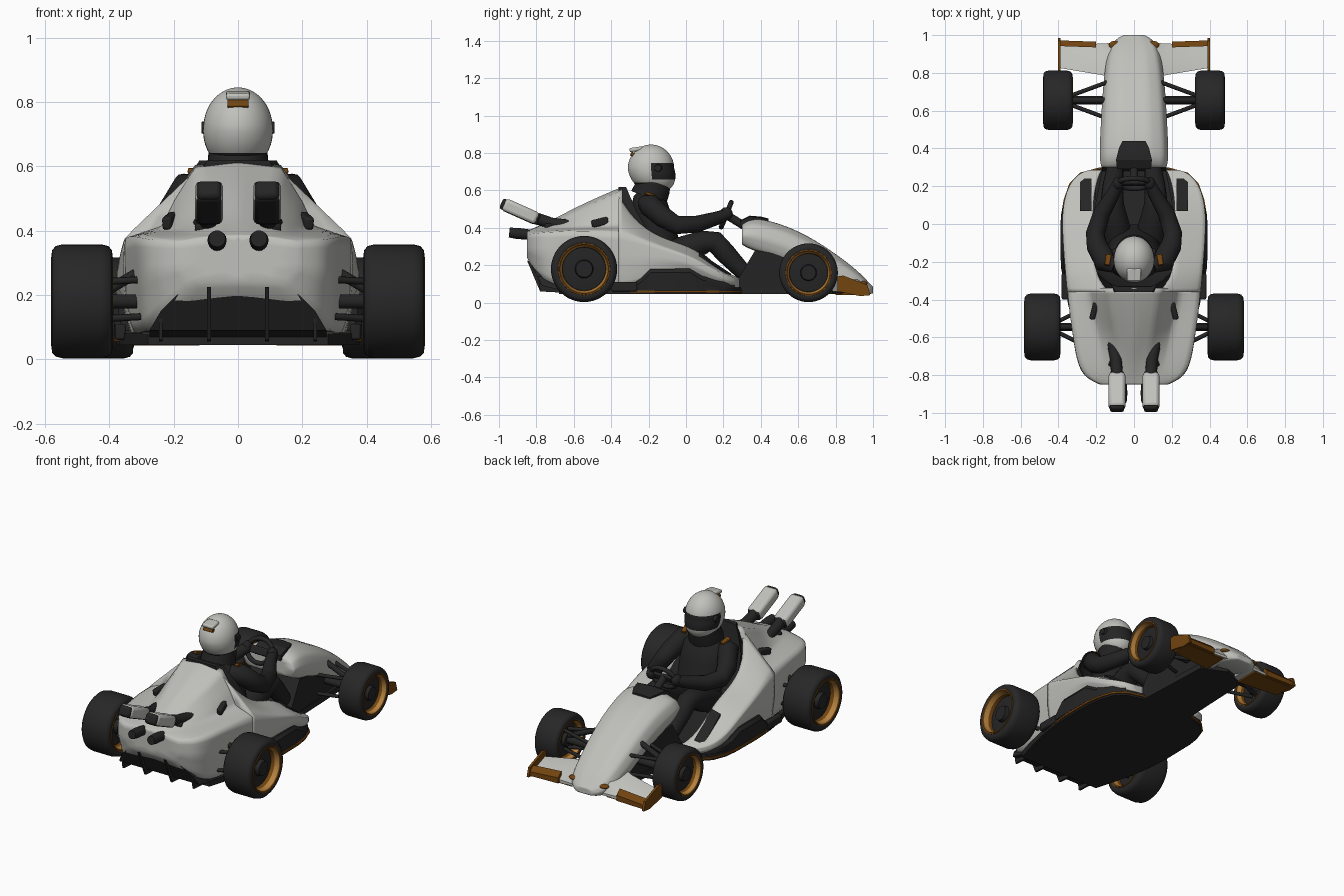
import bpy, bmesh, math
from mathutils import Vector, Matrix

if "Cube" in bpy.data.objects:
    bpy.data.objects.remove(bpy.data.objects["Cube"])

def mat(name, r, g, b):
    m = bpy.data.materials.new(name)
    m.diffuse_color = (r, g, b, 1)
    m.use_nodes = True
    m.node_tree.nodes["Principled BSDF"].inputs["Base Color"].default_value = m.diffuse_color
    return m

WHITE = mat("body_white", .53, .53, .5)
BLACK = mat("trim_black", .018, .018, .018)
RUBBER = mat("tyre_rubber", .02, .02, .02)
SUIT = mat("suit_black", .016, .016, .017)
ORANGE = mat("burnt_orange", .17, .058, .005)
GOLD = mat("rim_gold", .45, .22, .05)

def finish(name, bm, mats, mirror=False, sub=0, angle=35, bevel=0):
    bmesh.ops.recalc_face_normals(bm, faces=bm.faces)
    me = bpy.data.meshes.new(name)
    bm.to_mesh(me)
    bm.free()
    for m in (mats if isinstance(mats, list) else [mats]):
        me.materials.append(m)
    ob = bpy.data.objects.new(name, me)
    bpy.context.collection.objects.link(ob)
    bpy.ops.object.select_all(action='DESELECT')
    ob.select_set(True)
    bpy.context.view_layer.objects.active = ob
    bpy.ops.object.shade_smooth_by_angle(angle=math.radians(angle))
    if bevel:
        b = ob.modifiers.new("bevel", 'BEVEL')
        b.width, b.segments = bevel, 2
    if sub:
        s = ob.modifiers.new("smooth", 'SUBSURF')
        s.levels = s.render_levels = sub
    if mirror:
        ob.modifiers.new("mirror", 'MIRROR')
    return ob

def loft(name, rings, mats, cap=True, crease=0.0, **kw):
    """Skin a list of equal-length closed rings."""
    bm = bmesh.new()
    cr = bm.edges.layers.float.new("crease_edge")
    vs = [[bm.verts.new(p) for p in r] for r in rings]
    n = len(vs[0])
    for a, b in zip(vs, vs[1:]):
        for i in range(n):
            j = (i + 1) % n
            bm.faces.new((a[i], a[j], b[j], b[i]))
            bm.edges.get((a[i], b[i]))[cr] = crease
    if cap:
        for r in (vs[0], vs[-1]):
            for e in bm.faces.new(r).edges:
                e[cr] = 1.0
    return finish(name, bm, mats, **kw)

def tube(name, pts, radii, mats, n=16, flat=1.0, **kw):
    """Round limb or pipe along a path."""
    p = [Vector(q) for q in pts]
    rings = []
    for i, c in enumerate(p):
        t = p[min(i + 1, len(p) - 1)] - p[max(i - 1, 0)]
        u = Vector((1, 0, 0)) - t * (t.x / t.dot(t)) if abs(t.normalized().x) < .95 else Vector((0, 1, 0))
        u.normalize()
        v = t.normalized().cross(u)
        rings.append([c + radii[i] * (u * flat * math.cos(k * math.tau / n) + v * math.sin(k * math.tau / n))
                      for k in range(n)])
    return loft(name, rings, mats, angle=60, **kw)

def box(name, c, size, mats, rx=0, rz=0, bevel=.008, rule=None, **kw):
    bm = bmesh.new()
    m = (Matrix.Translation(c) @ Matrix.Rotation(math.radians(rz), 4, 'Z')
         @ Matrix.Rotation(math.radians(rx), 4, 'X') @ Matrix.Diagonal((*size, 1)))
    bmesh.ops.create_cube(bm, size=1, matrix=m)
    bm.normal_update()
    for f in bm.faces:
        f.material_index = rule(f.normal) if rule else 0
    return finish(name, bm, mats, bevel=bevel, **kw)

def ball(name, c, scale, mats, rule=None, seg=32, **kw):
    bm = bmesh.new()
    bmesh.ops.create_uvsphere(bm, u_segments=seg, v_segments=seg, radius=1)
    for v in bm.verts:
        v.co = Vector(c) + Vector([a * s for a, s in zip(v.co, scale)])
    for f in bm.faces:
        f.material_index = rule(f.calc_center_median()) if rule else 0
    return finish(name, bm, mats, angle=60, **kw)

def sym(y, half):
    """Symmetric xz ring at y from a half profile that starts and ends on x = 0."""
    return [(x, y, z) for x, z in half] + [(-x, y, z) for x, z in half[-2:0:-1]]

def slab(name, half, z0, z1, mats):
    o = half + [(-x, y) for x, y in half[::-1] if x > 0]
    return loft(name, [[(x, y, z) for x, y in o] for z in (z0, z1)], mats)

# Engine cover: y, then half section
cover = [(-.85, [(0, .24), (.14, .24), (.18, .28), (.18, .365), (.1, .38), (.06, .382), (.04, .384), (0, .384)]),
         (-.81, [(0, .17), (.22, .16), (.27, .27), (.265, .372), (.14, .388), (.1, .392), (.06, .398), (0, .4)]),
         (-.72, [(0, .1), (.29, .09), (.305, .26), (.305, .38), (.17, .395), (.13, .41), (.07, .43), (0, .44)]),
         (-.60, [(0, .09), (.3, .08), (.315, .25), (.325, .385), (.19, .4), (.15, .43), (.09, .48), (0, .505)]),
         (-.46, [(0, .09), (.32, .08), (.335, .22), (.345, .385), (.22, .405), (.19, .46), (.125, .55), (0, .57)]),
         (-.34, [(0, .08), (.33, .08), (.352, .2), (.355, .375), (.24, .415), (.2, .5), (.135, .605), (0, .62)])]
loft("engine_cover", [sym(y, h) for y, h in cover], WHITE, sub=2, crease=.55, angle=180)

# Side pods: y, inner x/z, shoulder x/z, bottom z
pods = [(-.36, .13, .59, .355, .375, .08), (-.28, .2, .45, .362, .355, .085), (-.14, .215, .35, .374, .3, .16),
        (.02, .215, .31, .382, .25, .175), (.12, .215, .235, .372, .19, .12), (.21, .2, .165, .345, .15, .09),
        (.27, .18, .14, .29, .13, .08), (.285, .17, .13, .24, .12, .08)]
loft("side_pod", [[(xi, y, zb), (xi, y, zi), ((xi + xo) / 2, y, zi * .5 + zo * .5), (xo, y, zo),
                   (xo, y, (zo + zb) / 2), (xo - .02, y, zb)] for y, xi, zi, xo, zo, zb in pods],
     WHITE, sub=2, crease=.7, angle=180, mirror=True)

# Nose cone: y, half width, bottom z, top z
nose = [(.3, .175, .31, .42), (.35, .188, .28, .46), (.5, .18, .235, .425), (.65, .172, .17, .36), (.8, .16, .07, .262),
        (.92, .14, .045, .17), (.98, .1, .045, .105), (1.0, .055, .05, .085)]
loft("nose_cone", [sym(y, [(0, b), (.85 * w, b), (w, b + .45 * (t - b)), (.85 * w, b + .82 * (t - b)), (.45 * w, t), (0, t)])
                   for y, w, b, t in nose], WHITE, sub=2, crease=.4, angle=180)
ball("headlight", (.1, .948, .103), (.034, .022, .013), [ORANGE, GOLD], lambda c: int(c.x < .09), seg=16, mirror=True)
loft("dash_cowl", [sym(y, [(0, z - .04), (w, z - .04), (w, z - .005), (0, z)]) for y, w, z in
                   ((.29, .09, .44), (.34, .095, .465), (.40, .08, .46), (.44, .06, .45))], BLACK, angle=20)

# Floor, orange floor edge, tub and sills
floor = [(0, -.68), (.28, -.68), (.31, -.58), (.35, -.42), (.37, -.3), (.378, -.15), (.375, .05), (.365, .13),
         (.335, .21), (.28, .265), (.17, .295), (.15, .78), (0, .85)]
slab("floor", floor, .045, .08, BLACK)
slab("floor_edge", [(0, -.3), (.37, -.3), (.386, -.16), (.386, .05), (.372, .13), (.342, .215), (.285, .272), (.18, .3), (0, .3)],
     .055, .066, ORANGE)
loft("cockpit_tub", [sym(y, [(0, .06), (w, .06), (w, z), (0, z)]) for y, w, z in
                     ((-.36, .22, .25), (.1, .205, .15), (.28, .17, .13), (.37, .165, .28), (.55, .155, .25), (.78, .13, .1))], BLACK)
loft("sill", [[(.2, y, .07), (.2, y, z), (x - .015, y, z), (x, y, z - .02), (x - .005, y, .07)] for y, x, z in
              ((-.3, .372, .09), (-.24, .385, .13), (-.19, .388, .18), (.02, .388, .182), (.09, .376, .14),
               (.2, .34, .125), (.26, .285, .12))], BLACK, mirror=True)
loft("pod_top_panel", [[(.225, y, z - .05), (.225, y, z), (.285, y, z - .015), (.285, y, z - .06)] for y, z in
                       ((.07, .28), (.14, .222), (.24, .155))], BLACK, mirror=True)

# Front wing
def foil(x, y0, y1, z0, z1):
    return [(x, y0, z1 - .015), (x, y0, z1), (x, y1 - .04, z1 - .03), (x, y1, z0 + .015), (x, y1, z0), (x, y0, z0 + .01)]

loft("wing", [foil(.08, .77, .96, .05, .17), foil(.18, .79, .955, .05, .135), foil(.39, .825, .945, .05, .11)],
     WHITE, mirror=True)
loft("wing_underside", [[(x, a, .052), (x, b, .052), (x, b, .042), (x, a, .042)] for x, a, b in
                        ((.12, .8, .95), (.39, .83, .95))], ORANGE, mirror=True)
loft("wing_lip", [[(x, b - .03, .045), (x, b - .03, t), (x, b, t - .03), (x, b, .045)] for x, b, t in
                  ((.2, .965, .11), (.395, .972, .1))], ORANGE, mirror=True)
loft("wing_endplate", [[(x, y, z) for y, z in ((.81, .06), (.81, .14), (.84, .145), (.97, .095), (.985, .04), (.93, .035))]
                       for x in (.388, .402)], ORANGE, mirror=True)

# Rear diffuser with fins, and side blades ahead of the rear wheels
arch = [(0, .09), (.275, .09), (.24, .15), (.19, .2), (.13, .23), (0, .245)]
loft("diffuser", [sym(-.6, [(x, .05 if z < .1 else z) for x, z in arch]),
                  [(x, -.77 - .5 * (z - .09), z) for x, _, z in sym(0, arch)]], BLACK)
for x in (-.24, -.09, .09, .24):
    loft("diffuser_fin", [[(x + d, y, z) for y, z in ((-.6, .05), (-.6, .14), (-.85, .225) if abs(x) < .2 else (-.79, .14), (-.78, .06))]
                          for d in (-.006, .006)], BLACK)
box("side_blade", (.365, -.33, .085), (.035, .14, .05), BLACK, mirror=True)
box("cover_vent", (.212, -.46, .43), (.03, .09, .04), BLACK, rx=12, rz=14, mirror=True)
box("vee_vent", (.095, -.69, .418), (.035, .14, .03), BLACK, rx=10, rz=22, mirror=True)

# Exhausts: pale tops and sides, dark ends and underside
box("muffler", (.09, -.885, .487), (.088, .2, .07), [WHITE, BLACK], rx=-24, bevel=.018, mirror=True,
    rule=lambda n: int(abs(n.y) > .8 or n.z < -.5))
box("muffler_end", (.09, -.887, .486), (.076, .222, .06), BLACK, rx=-24, bevel=.014, mirror=True)
tube("exhaust_pipe", [(.09, -.8, .45), (.095, -.72, .425), (.12, -.6, .41)], [.032, .03, .03], BLACK, mirror=True)
tube("lower_exhaust", [(.065, -.945, .375), (.065, -.9, .37), (.065, -.8, .36)], [.026, .03, .026], BLACK, mirror=True)

# Wheels: lathed tyre, rim and hub
def lathe(name, cx, cy, cz, w, r, prof, m, cap=False):
    loft(name, [[(cx + a * w, cy + b * r * math.cos(k * math.tau / 48), cz + b * r * math.sin(k * math.tau / 48))
                 for k in range(48)] for a, b in prof], m, cap=cap, angle=40)

for tag, x, y, r, w in (("rear", .485, -.545, .177, .19), ("front", .403, .655, .157, .155)):
    z = r + .003
    for s in (-1, 1):
        a = (s * x, y, z, w, r)
        lathe(tag + "_tyre", *a, [(-.47, .74), (-.5, .8), (-.49, .9), (-.43, .97), (-.32, 1), (.32, 1), (.43, .97), (.49, .9),
                                  (.5, .8), (.47, .74)], RUBBER)
        for e in (-1, 1):
            lathe(tag + "_rim_lip", *a, [(e * .46, .79), (e * .51, .78), (e * .51, .74), (e * .48, .71)], ORANGE)
            lathe(tag + "_rim_barrel", *a, [(e * .48, .71), (e * .34, .67)], GOLD)
            lathe(tag + "_rim_inner", *a, [(e * .34, .67), (e * .2, .65)], ORANGE)
            lathe(tag + "_hub", *a, [(e * .18, .67), (e * .22, .65), (e * .25, .4), (e * .25, .28), (e * .38, .25),
                                     (e * .38, .1)], BLACK, cap=True)

# Suspension arms
for tag, xi, xo, y, z in (("front", .13, .36, .655, .16), ("rear", .26, .43, -.545, .18)):
    for dz in (-.055, .06):
        for dy in (-.1, .1):
            tube(tag + "_wishbone", [(xi, y + dy, z + dz + .01), (xo, y + dy * .15, z + dz)], [.011, .011], BLACK, n=8, mirror=True)
    tube(tag + "_axle", [(xi, y, z), (xo, y, z)], [.022, .022], BLACK, mirror=True)
    tube(tag + "_damper", [(xi, y, z + .12), (xo, y, z + .02)], [.016, .016], BLACK, mirror=True)

# Seat: rings stacked upward (z, half width, back y, thickness)
loft("seat", [[(-w, b + t, z), (-w * .8, b, z), (w * .8, b, z), (w, b + t, z), (w * .7, b + t * .7, z), (-w * .7, b + t * .7, z)]
              for z, w, b, t in ((.1, .2, -.3, .3), (.25, .22, -.33, .26), (.38, .215, -.35, .15), (.48, .195, -.36, .1),
                                 (.57, .15, -.36, .06), (.618, .12, -.36, .04))], BLACK)

# Driver
tube("torso", [(0, -.08, .2), (0, -.13, .3), (0, -.17, .42), (0, -.2, .52), (0, -.21, .57), (0, -.2, .6)],
     [.09, .1, .105, .1, .07, .04], SUIT, n=24, flat=1.4)
tube("collar", [(0, -.2, .56), (0, -.18, .61), (0, -.17, .66)], [.1, .095, .09], SUIT, n=24)
tube("arm", [(.1, -.22, .535), (.15, -.2, .525), (.195, -.12, .455), (.205, -.05, .415), (.17, .06, .42), (.11, .16, .45), (.085, .215, .47)],
     [.04, .06, .056, .05, .045, .036, .03], SUIT, mirror=True)
ball("glove", (.085, .215, .475), (.028, .035, .035), SUIT, seg=16, mirror=True)
tube("leg", [(.08, -.12, .23), (.1, 0, .285), (.115, .1, .325), (.115, .155, .325), (.11, .21, .265), (.1, .3, .17), (.1, .35, .13)],
     [.08, .075, .062, .058, .055, .045, .04], SUIT, mirror=True)
box("shoulder_patch", (.138, -.19, .578), (.028, .06, .016), ORANGE, rx=-18, rz=10, bevel=.003, mirror=True)

# Helmet, coloured by height and direction
def helmet_rule(c):
    return int((c.y > -.18 and .655 < c.z < .748) or (c.z < .645 and c.y < -.19))

h = ball("helmet", (0, -.187, .717), (.108, .124, .128), [WHITE, BLACK], helmet_rule, seg=40)
for v in h.data.vertices:
    k = max(0, .717 - v.co.z)
    v.co.y += k * .32 if v.co.y > -.187 else k * .1
    v.co.x *= 1 + k * .5
box("helmet_spoiler", (0, -.268, .82), (.075, .07, .022), WHITE, rx=8, bevel=.008)
box("helmet_badge", (0, -.286, .793), (.066, .02, .022), ORANGE, rx=-25, bevel=.003)
tube("visor_hinge", [(.095, -.15, .72), (.113, -.15, .72)], [.022, .018], BLACK, mirror=True)

# Steering wheel and column
C = Matrix.Translation((0, .215, .47)) @ Matrix.Rotation(math.radians(68), 4, 'X')
loft("steering_wheel", [[C @ Vector(((.085 + .014 * math.cos(b)) * math.cos(a), (.07 + .014 * math.cos(b)) * math.sin(a), .014 * math.sin(b)))
                         for b in [k * math.tau / 10 for k in range(10)]] for a in [i * math.tau / 32 for i in range(33)]],
     BLACK, cap=False, angle=60)
box("steering_hub", (0, .215, .47), (.15, .02, .045), BLACK, rx=-22)
tube("steering_column", [(0, .215, .47), (0, .36, .38)], [.022, .022], BLACK)
